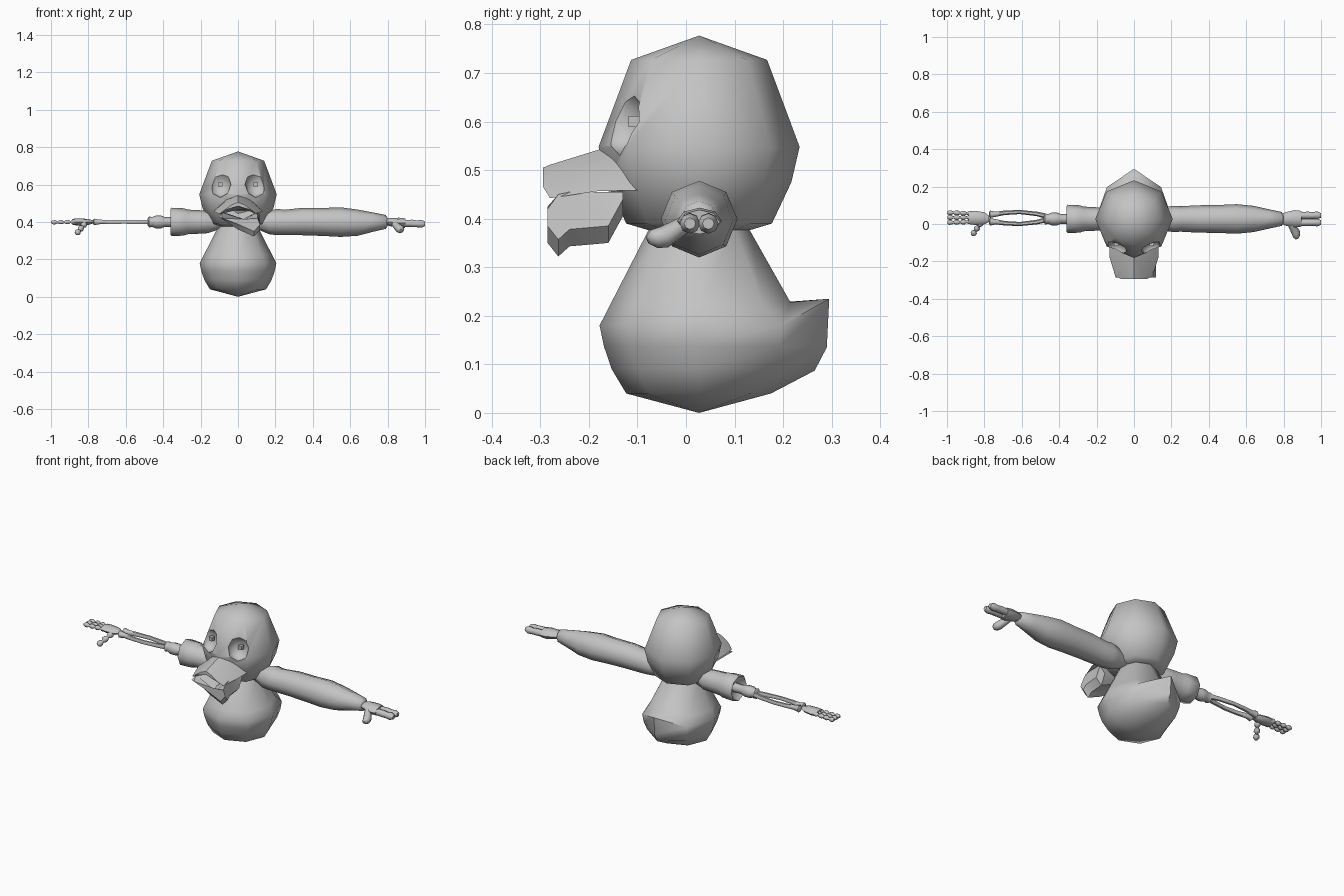
import bpy, bmesh, math
from mathutils import Vector

if "Cube" in bpy.data.objects:
    bpy.data.objects.remove(bpy.data.objects["Cube"])

CY = 0.027  # front-back position of the body axis
grey = bpy.data.materials.new("plain grey")
grey.diffuse_color = (0.55, 0.55, 0.55, 1)
grey.use_nodes = True
grey.node_tree.nodes["Principled BSDF"].inputs["Base Color"].default_value = grey.diffuse_color


def smooth(ob, angle):
    bpy.ops.object.select_all(action='DESELECT')
    ob.select_set(True)
    bpy.context.view_layer.objects.active = ob
    bpy.ops.object.shade_smooth_by_angle(angle=math.radians(angle))


def finish(name, bm, angle):
    bmesh.ops.recalc_face_normals(bm, faces=bm.faces)
    me = bpy.data.meshes.new(name)
    bm.to_mesh(me)
    bm.free()
    me.materials.append(grey)
    ob = bpy.data.objects.new(name, me)
    bpy.context.collection.objects.link(ob)
    smooth(ob, angle)
    return ob


def loft(name, rings, angle=60, low=None, high=None):
    """Skin a list of rings; ends close flat or to a point."""
    bm = bmesh.new()
    vs = [[bm.verts.new(p) for p in r] for r in rings]
    n = len(vs[0])
    for a, b in zip(vs, vs[1:]):
        for i in range(n):
            j = (i + 1) % n
            bm.faces.new((a[i], a[j], b[j], b[i]))
    for ring, tip in ((vs[0], low), (vs[-1], high)):
        if tip:
            t = bm.verts.new(tip)
            for i in range(n):
                bm.faces.new((ring[i], ring[(i + 1) % n], t))
        else:
            bm.faces.new(ring)
    return finish(name, bm, angle)


def tube(name, pts, sides=8, flat=1.0, angle=60):
    """Round limb through (x, y, z, radius) points; flat squashes it in height."""
    d = (Vector(pts[-1][:3]) - Vector(pts[0][:3])).normalized()
    u = d.cross(Vector((0, 0, 1))).normalized()
    w = u.cross(d)
    rings = []
    for x, y, z, r in pts:
        c = Vector((x, y, z))
        rings.append([c + u * r * math.cos(a) + w * r * flat * math.sin(a)
                      for a in (2 * math.pi * i / sides for i in range(sides))])
    return loft(name, rings, angle)


def beads(name, start, end, r, count):
    """Knobbly bone finger: thick joints alternating with thin shafts."""
    a, b = Vector(start), Vector(end)
    pts = []
    for i in range(count):
        for t, k in ((0.05, 0.55), (0.3, 1), (0.7, 1), (0.95, 0.55)):
            pts.append((*a.lerp(b, (i + t) / count), r * k))
    tube(name, pts, 6)


def octagon(z, r):
    return [(r * math.cos(i * math.pi / 4), CY + r * math.sin(i * math.pi / 4), z)
            for i in range(8)]


# Head with two scooped eye sockets
head = loft("head", [octagon(z, r) for z, r in
                     ((.375, .10), (.39, .15), (.475, .19), (.548, .207), (.727, .14))],
            high=(0, CY, .777))
for s in (-1, 1):
    bm = bmesh.new()
    bmesh.ops.create_uvsphere(bm, u_segments=8, v_segments=6, radius=1)
    for v in bm.verts:
        x, y, z = v.co
        p = Vector((x * .06, z * .052, y * .07))
        c, q = math.cos(s * .38), math.sin(s * .38)
        v.co = (s * .095 + p.x * c - p.y * q, -.136 + p.x * q + p.y * c, .6 + p.z)
    cutter = finish("socket_cutter", bm, 60)
    mod = head.modifiers.new("socket", 'BOOLEAN')
    mod.operation, mod.solver, mod.object = 'DIFFERENCE', 'EXACT', cutter
    bpy.context.view_layer.objects.active = head
    bpy.ops.object.modifier_apply(modifier=mod.name)
    bpy.data.objects.remove(cutter)
    # Small cube pupil floating in the socket
    bm = bmesh.new()
    bmesh.ops.create_cube(bm, size=.022)
    bmesh.ops.translate(bm, verts=bm.verts, vec=(s * .095, -.107, .6))
    finish("pupil", bm, 30)
smooth(head, 50)

# Body: rings (z, radius, back y, back z), pulled backwards into a tail
rings = []
for z, r, by, bz in ((.04, .15, .175, .04), (.09, .18, .265, .087),
                     (.137, .196, .29, .135), (.18, .205, .295, .235),
                     (.225, .182, .215, .228), (.375, .105, .132, .375),
                     (.41, .07, .097, .41)):
    ring = octagon(z, r)
    pull = max(0, by - CY - r) * .4
    for i in (1, 3):
        x, y, h = ring[i]
        ring[i] = (x, y + pull, h)
    ring[2] = (0, by, bz)
    rings.append(ring)
loft("body_with_tail", rings, low=(0, CY, 0))

# Upper beak: sections (y, half width, corner z, top z, underside z)
loft("upper_beak", [[(-w, y, c), (-w * .5, y, c * .35 + t * .65), (0, y, t),
                     (w * .5, y, c * .35 + t * .65), (w, y, c), (0, y, b)]
                    for y, w, c, t, b in ((-.10, .13, .458, .56, .456),
                                          (-.18, .13, .457, .542, .465),
                                          (-.28, .10, .442, .511, .482),
                                          (-.294, .07, .465, .505, .485))], 35)

# Lower beak: crooked hanging jaw, sections (y, lowest z, upper edge z)
loft("lower_beak", [[(-.10, y, max(.425, b)), (0, y, b + .038), (.085, y, b),
                     (.118, y, b + .035), (.105, y, t), (.03, y, b + .065),
                     (-.085, y, t)]
                    for y, b, t in ((-.13, .405, .455), (-.16, .35, .455),
                                    (-.24, .343, .455), (-.263, .322, .45),
                                    (-.285, .35, .42))], 35)

# Fleshy arm
tube("fleshy_arm", [(x, CY, z, r) for x, z, r in (
    (.03, .40, .03), (.11, .40, .042), (.17, .397, .064), (.21, .40, .07),
    (.25, .397, .068), (.34, .402, .073), (.46, .40, .075), (.55, .399, .079),
    (.64, .396, .07), (.72, .399, .052), (.79, .40, .037), (.80, .40, .022))])
tube("palm", [(.78, CY, .40, .022), (.81, CY, .40, .036), (.86, .028, .395, .046),
              (.895, .028, .393, .042)], flat=.6)
for y in (.008, .046):
    tube("finger", [(.87, y, .392, .018), (.91, y, .392, .019), (.93, y, .392, .02),
                    (.955, y, .39, .018), (.98, y, .39, .021), (1.0, y, .39, .012)])
tube("thumb", [(.835, .01, .395, .018), (.85, -.02, .377, .02),
               (.865, -.045, .362, .023), (.87, -.066, .358, .02),
               (.872, -.077, .356, .01)])

# Torn-off arm stump with a hollow end
tube("arm_stump", [(-x, CY, .40, r) for x, r in (
    (.03, .03), (.11, .042), (.16, .06), (.21, .063), (.27, .066), (.29, .073),
    (.355, .076), (.36, .07), (.335, .05))])

# Bare arm bones
tube("upper_arm_bone", [(-x, CY, .40, r) for x, r in (
    (.30, .027), (.39, .026), (.41, .034), (.44, .034), (.46, .026),
    (.475, .03), (.485, .015))])
for s in (-1, 1):
    tube("forearm_bone", [(-x, CY + .005 + s * o, .40, r) for x, o, r in (
        (.47, .01, .014), (.52, .022, .012), (.61, .032, .011),
        (.69, .028, .012), (.74, .02, .014), (.77, .02, .02), (.775, .02, .012))], 6)

# Bony hand
tube("bony_palm", [(-.775, CY, .40, .016), (-.80, .03, .40, .032),
                   (-.85, .033, .40, .038), (-.885, .033, .40, .033)], flat=.5)
for y0, y1 in ((.012, .008), (.035, .035), (.056, .061)):
    beads("bony_finger", (-.86, y0, .40), (-1.0, y1, .398), .0125, 4)
beads("bony_thumb", (-.815, .012, .395), (-.865, -.06, .335), .016, 3)
